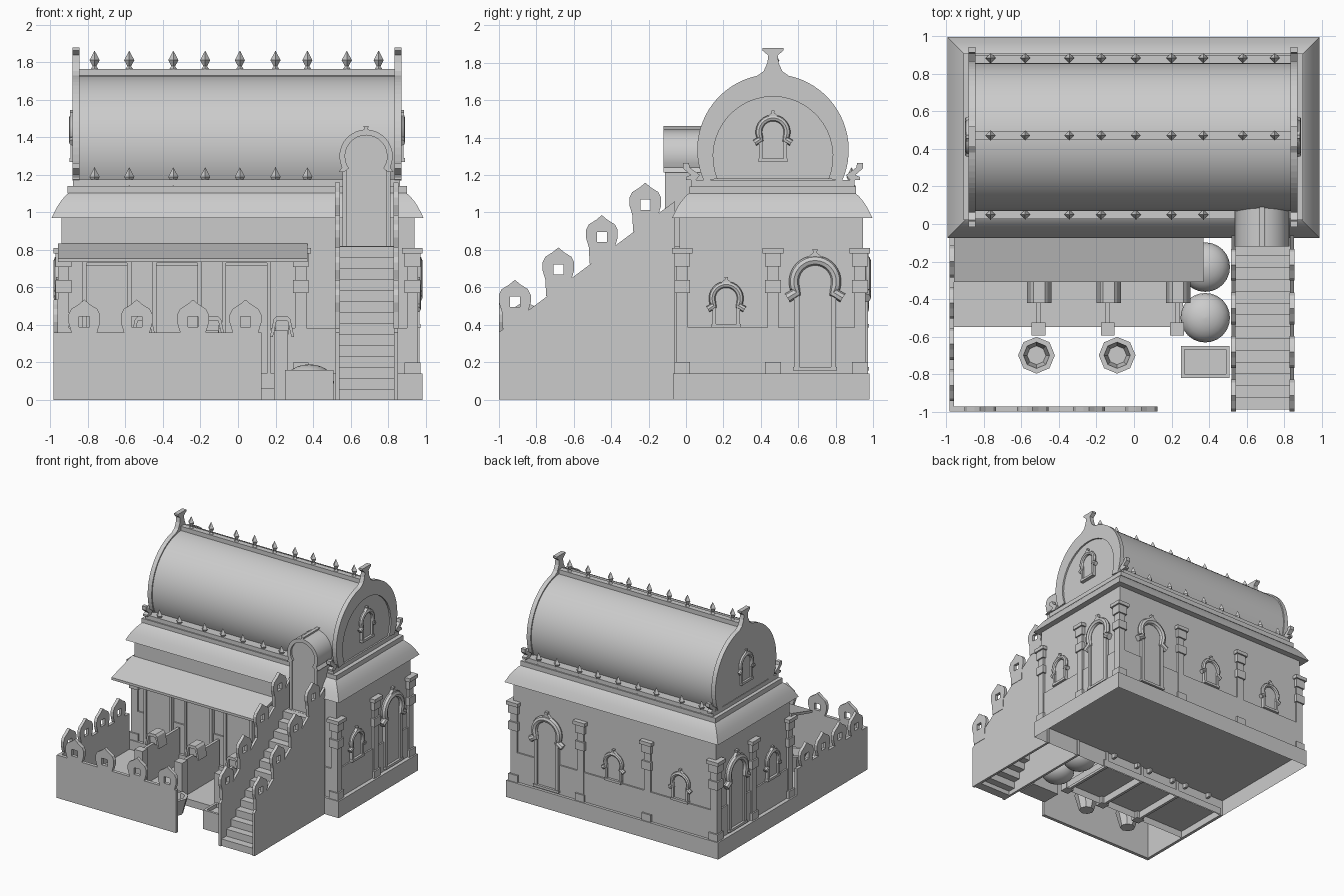
import bpy, bmesh, math
from mathutils import Matrix, Vector

if "Cube" in bpy.data.objects:
    bpy.data.objects.remove(bpy.data.objects["Cube"])

CY = 0.46  # centre line of the main building
RIGHT, LEFT, BACK = math.pi / 2, -math.pi / 2, math.pi


def finish(name, bm, smooth=False):
    bmesh.ops.recalc_face_normals(bm, faces=bm.faces)
    me = bpy.data.meshes.new(name)
    bm.to_mesh(me)
    bm.free()
    ob = bpy.data.objects.new(name, me)
    bpy.context.collection.objects.link(ob)
    if smooth:
        bpy.ops.object.select_all(action='DESELECT')
        ob.select_set(True)
        bpy.context.view_layer.objects.active = ob
        bpy.ops.object.shade_smooth_by_angle(angle=math.radians(35))
    return ob


def loft(name, rings, caps=(True, True), smooth=False):
    bm = bmesh.new()
    vs = [[bm.verts.new(p) for p in r] for r in rings]
    n = len(vs[0])
    for a, b in zip(vs, vs[1:]):
        for i in range(n):
            bm.faces.new((a[i], a[(i + 1) % n], b[(i + 1) % n], b[i]))
    if caps[0]:
        bm.faces.new(vs[0])
    if caps[1]:
        bm.faces.new(vs[-1])
    return finish(name, bm, smooth)


def rect(x0, x1, y0, y1, z):
    return [(x0, y0, z), (x1, y0, z), (x1, y1, z), (x0, y1, z)]


def box(name, x0, x1, y0, y1, z0, z1, bottom=True):
    return loft(name, [rect(x0, x1, y0, y1, z0), rect(x0, x1, y0, y1, z1)], (bottom, True))


def prism(name, pts, d0, d1, origin=(0, 0, 0), rot=0.0, smooth=False):
    """Profile (across, up) extruded outward; rot turns the front direction."""
    m = Matrix.Translation(origin) @ Matrix.Rotation(rot, 4, 'Z')
    return loft(name, [[m @ Vector((u, -d, v)) for u, v in pts] for d in (d0, d1)], smooth=smooth)


def lathe(name, prof, loc, n, smooth=False, caps=(True, True)):
    x, y, z = loc
    return loft(name, [[(x + r * math.cos(2 * math.pi * i / n), y + r * math.sin(2 * math.pi * i / n), z + h)
                        for i in range(n)] for r, h in prof], caps, smooth)


def arc(cu, cv, r, a0, a1, n=20):
    return [(cu + r * math.cos(math.radians(a0 + (a1 - a0) * i / n)),
             cv + r * math.sin(math.radians(a0 + (a1 - a0) * i / n))) for i in range(n + 1)]


def tube(name, pts, r, d, origin, rot, n=8):
    """Half-buried round moulding following a path on a wall."""
    m = Matrix.Translation(origin) @ Matrix.Rotation(rot, 4, 'Z')
    rings = []
    for i, (u, v) in enumerate(pts):
        a, b = pts[max(i - 1, 0)], pts[min(i + 1, len(pts) - 1)]
        t = Vector((b[0] - a[0], b[1] - a[1])).normalized()
        rings.append([m @ Vector((u - t.y * r * math.cos(k), -d - r * math.sin(k), v + t.x * r * math.cos(k)))
                      for k in (2 * math.pi * j / n for j in range(n))])
    return loft(name, rings, smooth=True)


def arch(name, origin, rot, R, zc, z0):
    """Horseshoe arched opening: panel, jambs, sill, round hood with a tip."""
    w, t = R * 0.8, R * 0.19
    path = arc(0, zc, R - t, -30, 210)
    path = [(R + t * .3, zc - R * .62)] + path + [(-R - t * .3, zc - R * .62)]
    prism(name + "_panel", [(w * .75, z0)] + arc(0, zc, R - t, -30, 210) + [(-w * .75, z0)], -.02, .008, origin, rot)
    for s in (-1, 1):
        a, b = s * w * .75, s * w
        prism(name + "_jamb", [(a, z0), (b, z0), (b, zc - R * .45), (a, zc - R * .45)], -.01, .022, origin, rot)
    prism(name + "_sill", [(-w * 1.05, z0 - .015), (w * 1.05, z0 - .015), (w * 1.05, z0 + .005), (-w * 1.05, z0 + .005)],
          -.01, .028, origin, rot)
    tube(name + "_hood", path, t, .012, origin, rot)
    prism(name + "_hood_tip", [(-.3 * R, zc + R * .93), (.3 * R, zc + R * .93), (.07 * R, zc + R * 1.1),
                               (.1 * R, zc + R * 1.25), (-.1 * R, zc + R * 1.25), (-.07 * R, zc + R * 1.1)],
          0, .025, origin, rot)


def merlon(name, origin, rot, d0, d1, skirt=0.0):
    """Onion-shaped battlement with a square hole, made of two halves."""
    half = [(0, -skirt), (.065, -skirt), (.07, .01), (.085, .06), (.085, .10), (.07, .13), (.03, .155), (0, .18),
            (0, .09), (.027, .09), (.027, .035), (0, .035)]
    for s in (-1, 1):
        prism(name, [(s * u, v) for u, v in half], d0, d1, origin, rot)


def column(x, y):
    for h, z0, z1 in ((.042, .14, .20), (.03, .20, .57), (.042, .57, .64), (.03, .64, .71), (.042, .71, .78), (.055, .78, .81)):
        box("column", x - h, x + h, y - h, y + h, z0, z1)


# main building: hollow plinth, walls, wainscot
box("plinth", -.985, .985, -.07, .98, 0, .14, bottom=False)
box("main_walls", -.94, .94, -.035, .945, .135, .98)
box("wainscot", -.952, .952, -.047, .957, .135, .385)

# columns
for x in (-.93, .93):
    for y in (-.02, .465, .93):
        column(x, y)
for x in (-.31, .31):
    column(x, .93)
column(.335, -.02)

# arched doors and windows on the sides and back
for s, rot in ((1, RIGHT), (-1, LEFT)):
    arch("side_door", (s * .945, .69, 0), rot, .14, .63, .17)
    arch("side_window", (s * .945, .215, 0), rot, .093, .54, .40)
arch("back_door", (.62, .95, 0), BACK, .14, .63, .17)
for x in (0, -.62):
    arch("back_window", (x, .95, 0), BACK, .093, .54, .40)

# curved eave and roof base slabs
eave = [(0, .97), (.012, .995), (.03, 1.03), (.05, 1.06), (.075, 1.09), (.095, 1.105)]
loft("eave", [rect(-.995 + o, .99 - o, -.075 + o, .997 - o, z) for o, z in eave], smooth=True)
box("roof_slab", -.91, .90, .02, .91, 1.10, 1.14)
box("roof_base", -.88, .865, .03, .90, 1.135, 1.175)

# barrel vault with ridge
prism("barrel_vault", arc(.465, 1.335, .395, -26, 206, 40), -.85, .845, rot=RIGHT, smooth=True)
box("ridge", -.85, .845, .45, .495, 1.71, 1.765)

# gable plates with finial, recessed tympanum, foot curls and window
half = arc(.465, 1.335, .405, -24, 78, 20) + [(.515, 1.755), (.495, 1.80), (.49, 1.84), (.52, 1.865), (.52, 1.88)]
outer = half + [(.93 - u, v) for u, v in reversed(half)]
inner = arc(.465, 1.30, .32, 202, -22, 28)
curl = [(.05, 1.17), (.0, 1.175), (.0, 1.19), (.025, 1.20), (-.015, 1.235), (-.015, 1.265), (.015, 1.265), (.02, 1.24), (.075, 1.20)]
for x0, x1, s, rot in ((.835, .872, 1, RIGHT), (-.882, -.845, -1, LEFT)):
    prism("gable_frame", outer + inner, x0, x1, rot=RIGHT)
    prism("gable_panel", inner, x0, (x0 + x1) / 2 + s * .005, rot=RIGHT)
    prism("gable_foot", curl, x0, x1, rot=RIGHT)
    prism("gable_foot", [(.93 - u, v) for u, v in curl], x0, x1, rot=RIGHT)
    arch("gable_window", ((x0 + x1) / 2 + s * .008, .465, 0), rot, .093, 1.43, 1.285)

# roof spikes
spike = [(.022, 0), (.01, .018), (.027, .05), (.001, .10)]
for x in (-.765, -.58, -.345, -.175, .01, .20, .37, .58, .75):
    for y, z in ((.472, 1.762), (.05, 1.14), (.885, 1.14)):
        if y > .1 or x < .5:
            lathe("roof_spike", spike, (x, y, z), 4)
for y in (.05, .885):
    box("spike_rail", -.85, .845, y - .015, y + .015, 1.13, 1.155)

# stairs and their sloping side walls with merlons
N = 14
for i in range(N):
    y, z = -.99 + i * .063, (i + 1) * .0585
    box("stair_step", .535, .835, y, y + .075, max(0, z - .08), z)
box("stair_landing", .535, .835, -.12, -.03, .76, .82)
for x in (.52, .833):
    prism("stair_wall", [(-1, 0), (-.06, 0), (-.06, 1.06), (-1, .36)], x, x + .02, rot=RIGHT)
    for i in range(4):
        merlon("stair_merlon", (0, -.915 + i * .2325, .46 + i * .173), RIGHT, x - .003, x + .023, .08)

# stair-top doorway with arched hood
box("doorway_body", .56, .81, -.10, .10, .80, 1.24)
prism("doorway_head", arc(.683, 1.30, .118, -40, 220), -.12, .10, smooth=True)
hood = [(.83, 1.215), (.80, 1.215)] + arc(.683, 1.30, .112, -35, 215) + [(.566, 1.215), (.536, 1.215)]
prism("doorway_hood", hood + arc(.683, 1.30, .142, 205, -25), -.15, .12, smooth=True)
prism("doorway_hood_tip", [(.645, 1.43), (.721, 1.43), (.692, 1.445), (.697, 1.462), (.669, 1.462), (.674, 1.445)], -.12, .12)
for x in (.557, .79):
    box("doorway_jamb", x, x + .022, -.112, -.09, .82, 1.235)

# yard walls with merlons
box("yard_front_wall", -.985, .125, -1, -.972, 0, .36)
box("yard_left_wall", -.985, -.96, -1, -.07, 0, .36)
for x in (-.82, -.54, -.24, .04):
    merlon("front_merlon", (x, -1, .355), 0, -.028, 0)
for y in (-.86, -.64, -.42, -.20):
    merlon("left_merlon", (-.985, y, .355), LEFT, -.025, 0)

# porch platform and sloping awning
box("porch_platform", -.96, .26, -.55, -.06, 0, .06, bottom=False)
prism("awning", [(-.03, .835), (-.03, .81), (-.31, .735), (-.31, .755)], -.96, .37, rot=RIGHT)

# stable doors under the awning
for x in (-.70, -.325, .045):
    box("stall_door", x - .11, x + .11, -.055, -.03, .14, .72)
    for s in (-1, 1):
        box("stall_jamb", x + s * .12 - .011, x + s * .12 + .011, -.068, -.03, .10, .74)
    box("stall_lintel", x - .131, x + .131, -.068, -.03, .73, .76)

# stall dividers, end posts and saddles resting on them
saddle = [(-.065, .335), (-.045, .43), (-.03, .445), (.03, .445), (.045, .43), (.065, .335), (.05, .335), (.03, .42), (-.03, .42), (-.05, .335)]
for x in (-.51, -.14, .23):
    box("stall_divider", x - .012, x + .012, -.54, -.06, 0, .36)
    box("stall_post", x - .037, x + .037, -.595, -.525, 0, .37)
    prism("saddle", saddle, .31, .42, (x + .005, 0, 0))
    box("saddle_pad", x - .03, x + .04, -.40, -.33, .35, .425)

# open octagonal tubs
for x in (-.52, -.09):
    lathe("tub", [(.06, 0), (.098, .14), (.07, .14), (.05, .03)], (x, -.70, 0), 8)

# round sacks beside the stairs
for y in (-.23, -.50):
    prof = [(max(.001, .132 * math.sin(a)), .095 - .095 * math.cos(a)) for a in (math.pi * i / 12 for i in range(13))]
    lathe("sack", prof, (.38, y, 0), 24, smooth=True)

# water trough
r0, r1 = (.25, .51, -.82, -.65), (.27, .49, -.80, -.67)
loft("trough", [rect(*r0, 0), rect(*r0, .16), rect(*r1, .16), rect(*r1, .13)])
